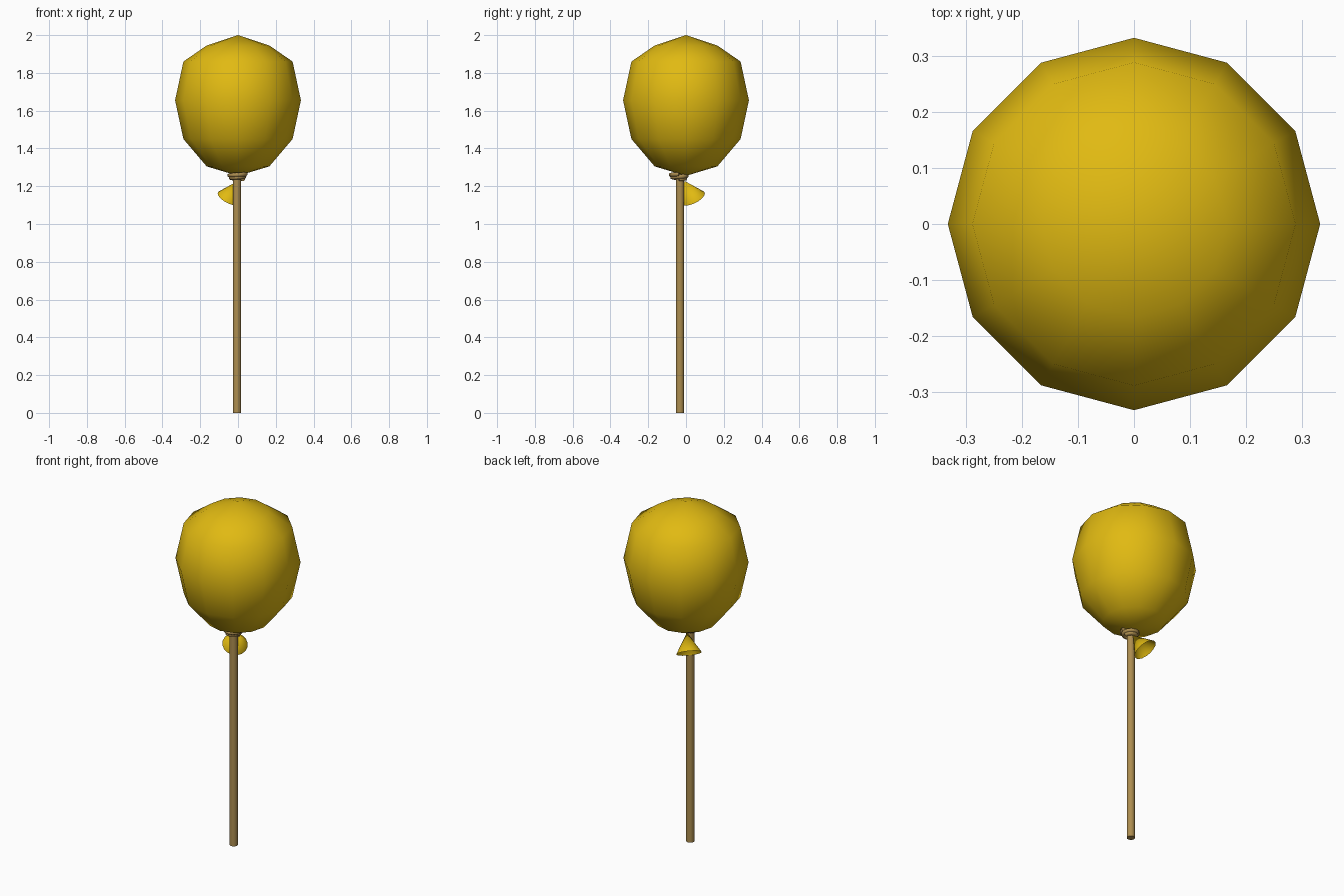
import bpy, bmesh, math
from mathutils import Vector

if "Cube" in bpy.data.objects:
    bpy.data.objects.remove(bpy.data.objects["Cube"])


def material(name, rgb):
    m = bpy.data.materials.new(name)
    m.diffuse_color = (*rgb, 1)
    m.use_nodes = True
    m.node_tree.nodes["Principled BSDF"].inputs["Base Color"].default_value = m.diffuse_color
    return m


yellow = material("balloon yellow", (0.75, 0.49, 0.006))
tan = material("wood tan", (0.42, 0.27, 0.08))


def lathe(name, profile, sides, mat):
    """Revolve (radius, z) points round z; zero radius makes a pole."""
    bm = bmesh.new()
    rings = []
    for r, z in profile:
        n = 1 if r == 0 else sides
        rings.append([bm.verts.new((r * math.cos(2 * math.pi * i / sides),
                                    r * math.sin(2 * math.pi * i / sides), z)) for i in range(n)])
    for a, b in zip(rings, rings[1:]):
        for i in range(sides):
            j = (i + 1) % sides
            quad = [a[i % len(a)], a[j % len(a)], b[j % len(b)], b[i % len(b)]]
            bm.faces.new(list(dict.fromkeys(quad)))
    bmesh.ops.recalc_face_normals(bm, faces=bm.faces)
    me = bpy.data.meshes.new(name)
    bm.to_mesh(me)
    bm.free()
    me.materials.append(mat)
    ob = bpy.data.objects.new(name, me)
    bpy.context.collection.objects.link(ob)
    return ob


def smooth(ob, angle):
    bpy.ops.object.select_all(action='DESELECT')
    ob.select_set(True)
    bpy.context.view_layer.objects.active = ob
    bpy.ops.object.shade_smooth_by_angle(angle=math.radians(angle))


# Balloon: low-sided smooth egg
balloon = lathe("balloon", [(0, 1.255), (0.166, 1.305), (0.289, 1.45), (0.333, 1.655),
                            (0.289, 1.86), (0.166, 1.945), (0, 2.0)], 12, yellow)
smooth(balloon, 80)

# Stick, slightly in front of centre
stick = lathe("stick", [(0, 0), (0.022, 0), (0.022, 1.255), (0, 1.255)], 12, tan)
stick.location = (-0.005, -0.032, 0)
smooth(stick, 40)

# Wound knot: two-turn coil under the balloon
cu = bpy.data.curves.new("knot_coil", 'CURVE')
cu.dimensions = '3D'
cu.bevel_depth = 0.012
cu.bevel_resolution = 1
cu.use_fill_caps = True
sp = cu.splines.new('POLY')
N = 24
sp.points.add(N)
for i, p in enumerate(sp.points):
    t = i / N
    a = 4 * math.pi * t
    r = 0.03 + 0.014 * t
    p.co = (-0.004 + r * math.cos(a), -0.037 + r * math.sin(a), 1.237 + 0.027 * t, 1)
cu.materials.append(tan)
coil = bpy.data.objects.new("knot_coil", cu)
bpy.context.collection.objects.link(coil)

# Balloon neck: open cone pointing down to the back left
neck = lathe("neck", [(0, 0), (0.068, 0.112)], 16, yellow)
neck.location = (0, -0.008, 1.228)
neck.rotation_mode = 'QUATERNION'
neck.rotation_quaternion = Vector((-0.41, 0.41, -0.815)).to_track_quat('Z', 'Y')
smooth(neck, 40)
